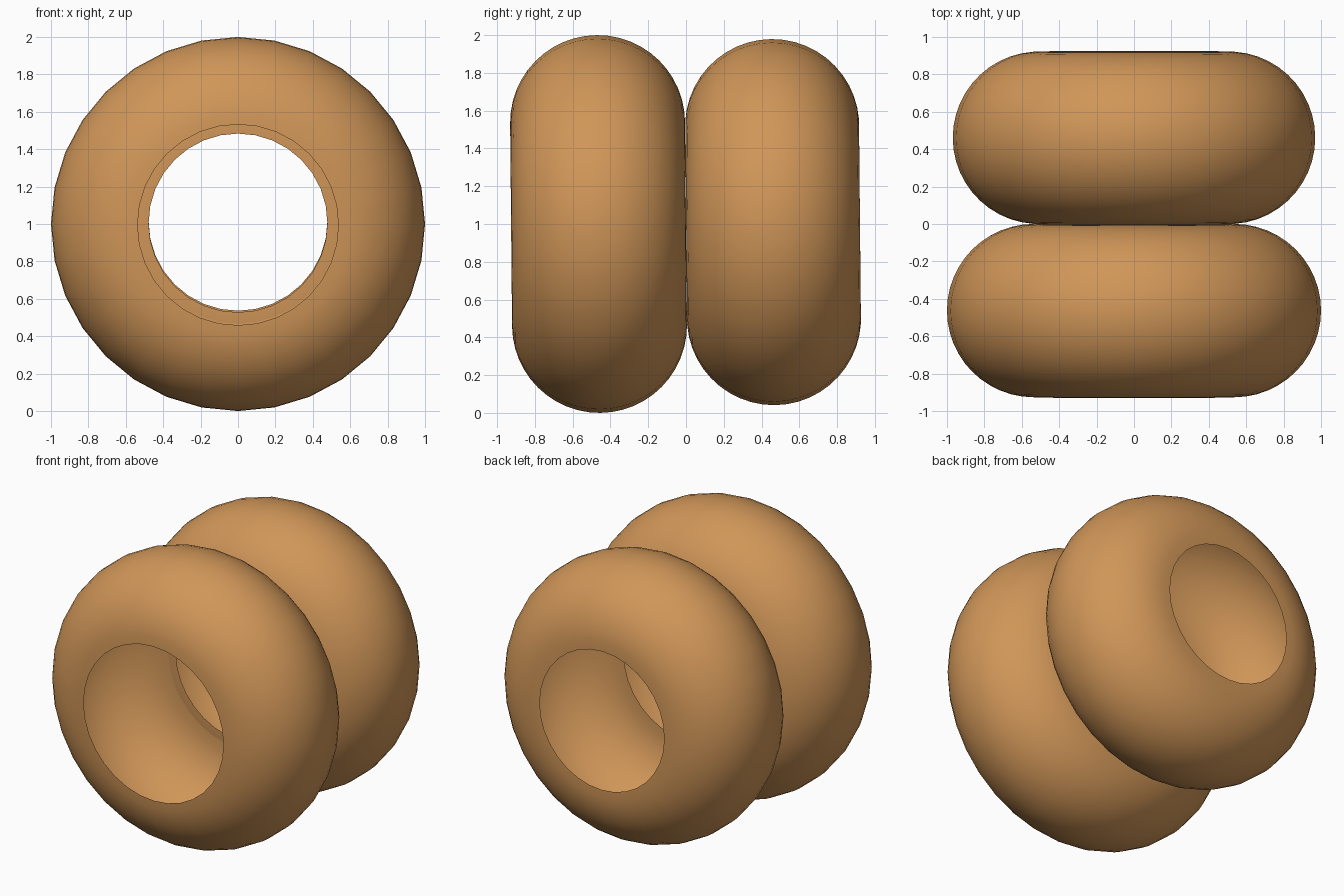
import bpy
import bmesh
import math
from mathutils import Matrix

cube = bpy.data.objects.get("Cube")
if cube:
    bpy.data.objects.remove(cube, do_unlink=True)

SEGMENTS = 32      # sides around each ring
ARC_STEPS = 24     # steps across the rounded section
TILT = 0.0095      # slight forward lean of both rings

tan = bpy.data.materials.new("warm_tan")
tan.use_nodes = True
TAN = (0.63, 0.305, 0.098, 1.0)
tan.diffuse_color = TAN
tan.node_tree.nodes["Principled BSDF"].inputs["Base Color"].default_value = TAN


def rounded_shell(name, outer, hole, half_width, y, z):
    """Open, hollow ring: a rounded section spun around the y axis."""
    bm = bmesh.new()
    centre = outer - half_width
    # the arc runs from rim to rim over the outside of the ring
    end = math.acos(max(-1.0, min(1.0, (hole - centre) / half_width)))
    section = []
    for i in range(ARC_STEPS + 1):
        a = -end + 2 * end * i / ARC_STEPS
        section.append((centre + half_width * math.cos(a), half_width * math.sin(a)))

    # sweep the section around the axis
    loops = []
    for s in range(SEGMENTS):
        t = 2 * math.pi * s / SEGMENTS
        loops.append([bm.verts.new((r * math.sin(t), w, r * math.cos(t)))
                      for r, w in section])
    for s in range(SEGMENTS):
        here, there = loops[s], loops[(s + 1) % SEGMENTS]
        for i in range(ARC_STEPS):
            face = bm.faces.new((here[i], here[i + 1], there[i + 1], there[i]))
            face.smooth = True

    # make the faces point away from the hollow inside
    bm.normal_update()
    probe = max(bm.faces, key=lambda f: f.calc_center_median().z)
    if probe.normal.z < 0:
        bmesh.ops.reverse_faces(bm, faces=bm.faces[:])
    bmesh.ops.transform(bm, matrix=Matrix.Rotation(TILT, 4, 'X'), verts=bm.verts[:])

    mesh = bpy.data.meshes.new(name)
    bm.to_mesh(mesh)
    bm.free()
    mesh.materials.append(tan)
    obj = bpy.data.objects.new(name, mesh)
    obj.location = (0, y, z)
    bpy.context.collection.objects.link(obj)
    return obj


# larger ring in front, slightly smaller ring behind
rounded_shell("front_ring", 1.0, 0.537, 0.463, -0.463, 1.0)
rounded_shell("back_ring", 0.969, 0.478, 0.461, 0.461, 1.01)
